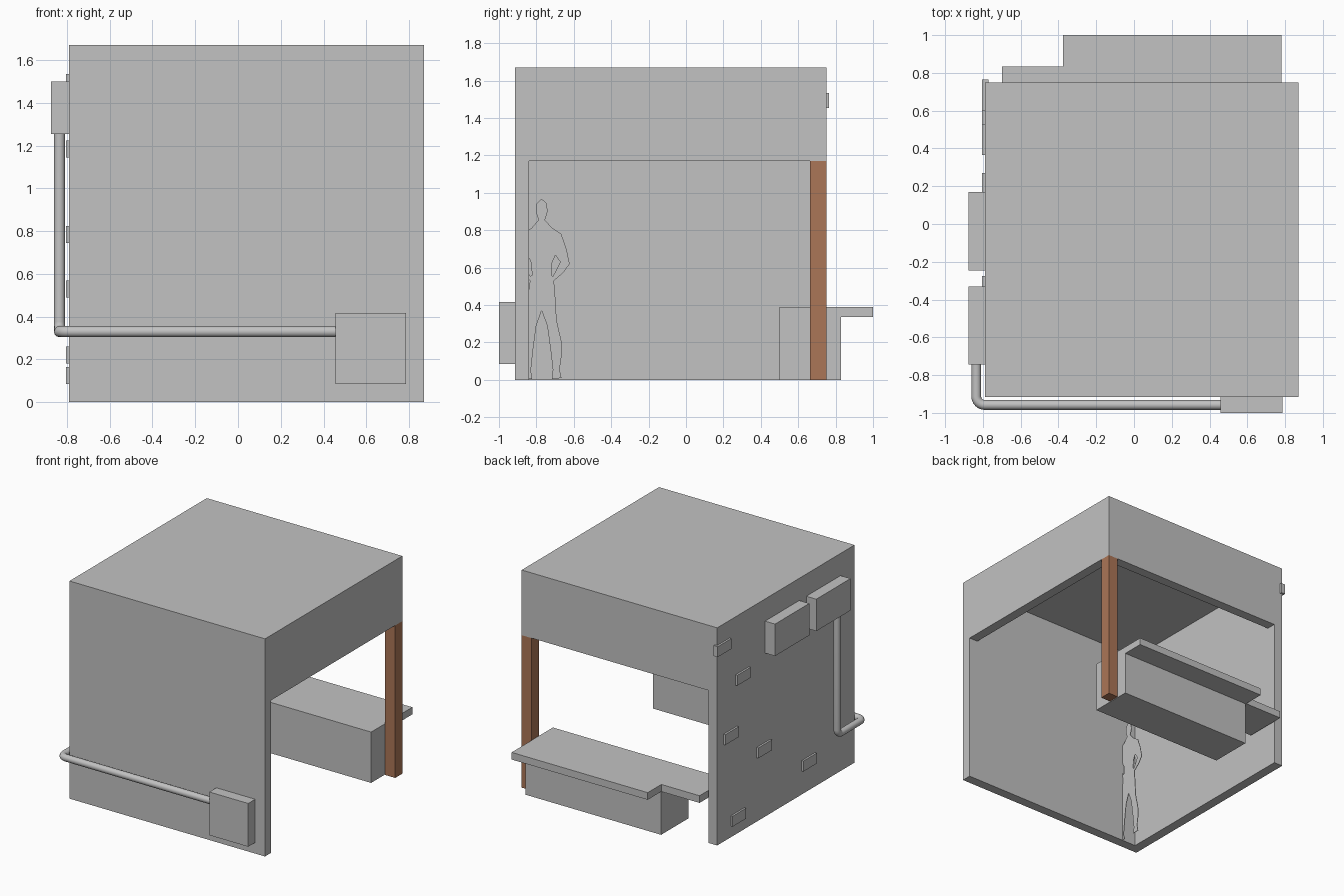
import bpy, bmesh, math
from mathutils import Vector

if "Cube" in bpy.data.objects:
    bpy.data.objects.remove(bpy.data.objects["Cube"])


def material(name, rgb):
    m = bpy.data.materials.new(name)
    m.diffuse_color = (*rgb, 1)
    m.use_nodes = True
    m.node_tree.nodes["Principled BSDF"].inputs["Base Color"].default_value = m.diffuse_color
    return m


GREY = material("plain grey", (0.54, 0.54, 0.54))
BROWN = material("wood brown", (0.41, 0.18, 0.095))


def link(name, data, mat):
    ob = bpy.data.objects.new(name, data)
    data.materials.append(mat)
    bpy.context.collection.objects.link(ob)
    return ob


def box(name, x, y, z, mat=GREY):
    bm = bmesh.new()
    bmesh.ops.create_cube(bm, size=1)
    for v in bm.verts:
        v.co = [r[0] if c < 0 else r[1] for c, r in zip(v.co, (x, y, z))]
    me = bpy.data.meshes.new(name)
    bm.to_mesh(me)
    bm.free()
    return link(name, me, mat)


def to_mesh(ob):
    bpy.ops.object.select_all(action='DESELECT')
    ob.select_set(True)
    bpy.context.view_layer.objects.active = ob
    bpy.ops.object.convert(target='MESH')
    return bpy.context.view_layer.objects.active


# building shell: hollow block, open below and through the right and back sides
shell = box("building_shell", (-0.79, 0.87), (-0.915, 0.75), (0, 1.67))
cutters = [
    box("interior_cutter", (-0.715, 0.795), (-0.84, 0.675), (-0.5, 1.595)),
    box("opening_cutter", (-0.715, 1.5), (-0.84, 1.5), (-0.6, 1.17)),
]
for c in cutters:
    c.hide_render = True
    mod = shell.modifiers.new("cut", 'BOOLEAN')
    mod.operation = 'DIFFERENCE'
    mod.solver = 'EXACT'
    mod.object = c
shell = to_mesh(shell)
for c in cutters:
    bpy.data.objects.remove(c)

# corner post
box("corner_post", (0.785, 0.87), (0.663, 0.75), (0, 1.17), BROWN)

# counter: base and stepped top
box("counter_base", (-0.37, 0.78), (0.5, 0.83), (0, 0.335))
outline = [(-0.70, 0.5), (0.78, 0.5), (0.78, 1.0), (-0.375, 1.0),
           (-0.375, 0.835), (-0.70, 0.835)]
bm = bmesh.new()
face = bm.faces.new([bm.verts.new((x, y, 0.335)) for x, y in outline])
ext = bmesh.ops.extrude_face_region(bm, geom=[face])["geom"]
for v in ext:
    if isinstance(v, bmesh.types.BMVert):
        v.co.z = 0.39
bmesh.ops.recalc_face_normals(bm, faces=bm.faces)
me = bpy.data.meshes.new("counter_top")
bm.to_mesh(me)
bm.free()
link("counter_top", me, GREY)

# wall units and front meter box
for i, y in enumerate((-0.745, -0.245)):
    box(f"wall_unit_{i + 1}", (-0.875, -0.79), (y, y + 0.415), (1.255, 1.5))
box("front_box", (0.457, 0.787), (-1.0, -0.915), (0.085, 0.417))

# raised bricks on the left wall; the first wraps the back corner
box("corner_brick", (-0.805, -0.77), (0.6, 0.765), (1.455, 1.535))
for i, (y, z) in enumerate([(0.365, 1.145), (0.51, 0.745), (0.108, 0.49),
                            (-0.438, 0.18), (0.42, 0.085)]):
    box(f"brick_{i + 1}", (-0.805, -0.785), (y, y + 0.163), (z, z + 0.08))


# pipe with rounded elbows
def rounded(points, r, steps=6):
    pts = [Vector(p) for p in points]
    out = [pts[0]]
    for a, b, c in zip(pts, pts[1:], pts[2:]):
        u, w = (a - b).normalized(), (c - b).normalized()
        centre = b + (u + w) * r
        for k in range(steps + 1):
            t = math.pi / 2 * k / steps
            out.append(centre - w * r * math.cos(t) - u * r * math.sin(t))
    return out + [pts[-1]]


path = rounded([(-0.835, -0.64, 1.26), (-0.835, -0.64, 0.33),
                (-0.835, -0.958, 0.33), (0.46, -0.958, 0.33)], 0.045)
cu = bpy.data.curves.new("pipe", 'CURVE')
cu.dimensions = '3D'
cu.bevel_depth = 0.026
cu.bevel_resolution = 4
sp = cu.splines.new('POLY')
sp.points.add(len(path) - 1)
for p, q in zip(sp.points, path):
    p.co = (*q, 1)
to_mesh(link("pipe", cu, GREY))
bpy.ops.object.shade_smooth_by_angle(angle=math.radians(40))

# flat standing figure, half outline mirrored about its middle
MID = -0.772
head_arm = [(0, 0.968), (0.027, 0.945), (0.032, 0.9), (0.018, 0.855),
            (0.055, 0.813), (0.105, 0.78), (0.133, 0.7), (0.15, 0.62),
            (0.115, 0.572), (0.066, 0.53), (0.074, 0.43), (0.08, 0.32),
            (0.105, 0.21), (0.11, 0.15), (0.096, 0.055), (0.106, 0.01),
            (0.055, 0.005), (0.06, 0.055), (0.048, 0.16), (0.03, 0.29),
            (0, 0.37)]
arm_gap = [(0.074, 0.668), (0.1, 0.63), (0.06, 0.553), (0.052, 0.56),
           (0.054, 0.62)]
left = [(-a * 0.95, b) for a, b in reversed(head_arm[1:-1])]
loops = [head_arm + left, arm_gap, [(-a, b) for a, b in arm_gap]]
cu = bpy.data.curves.new("standing_figure", 'CURVE')
cu.dimensions = '2D'
cu.fill_mode = 'BOTH'
cu.extrude = 0.002
for loop in loops:
    sp = cu.splines.new('POLY')
    sp.points.add(len(loop) - 1)
    sp.use_cyclic_u = True
    for p, (a, b) in zip(sp.points, loop):
        p.co = (a, b, 0, 1)
fig = link("standing_figure", cu, GREY)
fig.rotation_euler = (math.pi / 2, 0, math.pi / 2)
fig.location = (-0.598, MID, 0)
to_mesh(fig)
